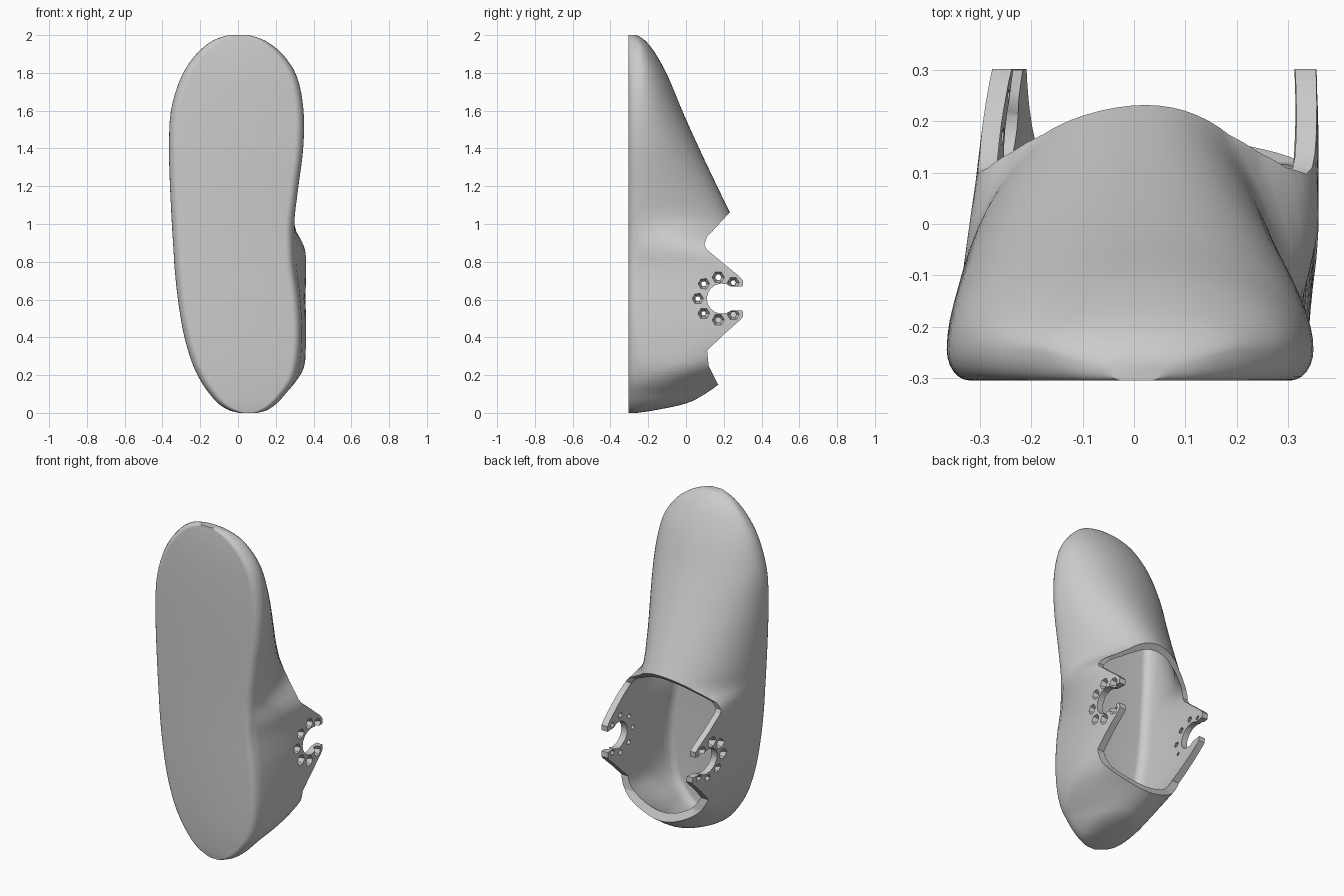
import bpy, bmesh, math
from mathutils import Vector, Matrix

cube = bpy.data.objects.get("Cube")
if cube:
    bpy.data.objects.remove(cube, do_unlink=True)

grey = bpy.data.materials.new("light grey")
grey.use_nodes = True
grey.diffuse_color = (0.6, 0.6, 0.6, 1)
grey.node_tree.nodes["Principled BSDF"].inputs["Base Color"].default_value = grey.diffuse_color

SOLE = -0.305
WALL = 0.04

# Stations from heel to toe: height, right edge, left edge, crest of the upper
STATIONS = [Vector(s) for s in (
    (0, .01, .1, -.26), (.015, -.05, .155, -.16), (.05, -.105, .205, 0),
    (.1, -.15, .25, .1), (.17, -.198, .298, .2), (.27, -.245, .325, .34),
    (.42, -.288, .335, .47), (.6, -.318, .325, .5), (.76, -.335, .302, .46),
    (.87, -.342, .296, .36), (1, -.35, .296, .265), (1.2, -.36, .32, .165),
    (1.4, -.365, .345, .07), (1.6, -.355, .347, -.02), (1.78, -.3, .312, -.095),
    (1.9, -.22, .235, -.16), (1.97, -.135, .145, -.215), (2, -.05, .06, -.26))]


def ramp(a, b, v):
    t = max(0, min(1, (v - a) / (b - a)))
    return t * t * (3 - 2 * t)


def stations(steps=4):
    """Smooth curve through the stations."""
    last = len(STATIONS) - 1
    for i in range(last):
        a, b = STATIONS[max(i - 1, 0)], STATIONS[i]
        c, d = STATIONS[i + 1], STATIONS[min(i + 2, last)]
        for k in range(steps):
            t = k / steps
            yield b + (c - a) * t / 2 + (a * 2 - b * 5 + c * 4 - d) * t**2 / 2 \
                + (b * 3 - a - c * 3 + d) * t**3 / 2
    yield STATIONS[last]


def section(station, inset):
    """Flat sole, rounded sole edge and a domed or boxy upper."""
    z, right, left, crest = station
    boxy = ramp(.12, .6, z) * (1 - ramp(.68, 1, z))
    ankle = ramp(.08, .27, z) * (1 - ramp(.83, 1.08, z))
    power = 1.95 + 6 * boxy
    mid, half = (left + right) / 2, (left - right) / 2
    half = max(half - inset, half * .4)
    base = SOLE + inset
    crest = max(crest - inset, base + .02)
    side = min(base + .06, (base + crest) / 2)
    edge = min(.045, half * .5)
    skew = .1 * (crest - side) * ramp(.65, 1, z)
    points = []
    for k in range(37):
        angle = math.pi * k / 36
        c, s = math.cos(angle), math.sin(angle)
        x = math.copysign(abs(c) ** (2 / power), c) * half
        y = side + (crest - side) * abs(s) ** (2 / power)
        # The left ankle wall stands upright, the right one leans inwards
        if x > 0:
            lean = ramp(-.08, .25, y - side) * (.36 - inset - mid - half)
        else:
            lean = (y - side) * .09
        x += ankle * lean * abs(x) / half + skew * s ** 4
        points.append((mid + x, y))
    for sign in (-1, 1):
        arc = [math.pi / 2 * k / 6 for k in range(1, 7)]
        corner = [(mid + sign * (half - edge + edge * math.cos(a)),
                   side - (side - base) * math.sin(a)) for a in arc]
        points += corner if sign < 0 else corner[::-1]
    height = 1 + (z - 1) * (1 - inset)
    return [(x, y, height) for x, y in points]


def finish(bm, name, helper=False):
    bmesh.ops.recalc_face_normals(bm, faces=bm.faces[:])
    mesh = bpy.data.meshes.new(name)
    bm.to_mesh(mesh)
    bm.free()
    mesh.materials.append(grey)
    obj = bpy.data.objects.new(name, mesh)
    bpy.context.collection.objects.link(obj)
    obj.hide_render = helper
    return obj


def loft(name, inset, helper=False):
    bm = bmesh.new()
    rings = [[bm.verts.new(p) for p in section(s, inset)] for s in stations()]
    for lower, upper in zip(rings, rings[1:]):
        for i in range(len(lower)):
            bm.faces.new((lower[i - 1], lower[i], upper[i], upper[i - 1]))
    bm.faces.new(rings[0])
    bm.faces.new(rings[-1])
    return finish(bm, name, helper)


shell = loft("shoe_shell", 0)
cavity = loft("cavity_cutter", WALL, True)

# Opening: side profile (y, z) with the forked ankle tabs
notch = [(.19 + .08 * math.cos(a), .605 + .08 * math.sin(a))
         for a in (math.radians(-52 - 256 * k / 12) for k in range(13))]
profile = [(.9, -.25), (.17, .15), (.145, .2), (.12, .25), (.112, .33), (.2, .415),
           (.29, .495), (.302, .51), (.3, .542)]
profile += notch + [(.3, .668), (.302, .7), (.28, .725), (.2, .79), (.11, .865),
                    (.097, .89), (.11, .93), (.23, 1.06), (.9, 1.7)]
bm = bmesh.new()
face = bm.faces.new([bm.verts.new((-.6, y, z)) for y, z in profile])
extruded = bmesh.ops.extrude_face_region(bm, geom=[face])["geom"]
bmesh.ops.translate(bm, vec=(1.2, 0, 0),
                    verts=[v for v in extruded if isinstance(v, bmesh.types.BMVert)])
opening = finish(bm, "opening_cutter", True)

# Tapered six-sided holes around each notch
bm = bmesh.new()
for sign, outer in ((1, .368), (-1, .3)):
    for k in range(7):
        angle = math.radians(48 + 44 * k)
        y, z = .175 + .113 * math.cos(angle), .605 + .113 * math.sin(angle)
        turn = Matrix.Rotation(sign * math.pi / 2, 4, "Y")
        place = Matrix.Translation((sign * (outer - .035), y, z)) @ turn
        bmesh.ops.create_cone(bm, cap_ends=True, segments=6, radius1=.008,
                              radius2=.036, depth=.07, matrix=place)
holes = finish(bm, "hole_cutter", True)

for cutter in (cavity, opening, holes):
    cut = shell.modifiers.new(cutter.name, "BOOLEAN")
    cut.operation = "DIFFERENCE"
    cut.solver = "EXACT"
    cut.object = cutter

# Apply the cuts, then drop the helpers
bpy.context.view_layer.objects.active = shell
shell.select_set(True)
for cutter in (cavity, opening, holes):
    bpy.ops.object.modifier_apply(modifier=cutter.name)
    bpy.data.objects.remove(cutter, do_unlink=True)
bpy.ops.object.shade_smooth_by_angle(angle=math.radians(35))
